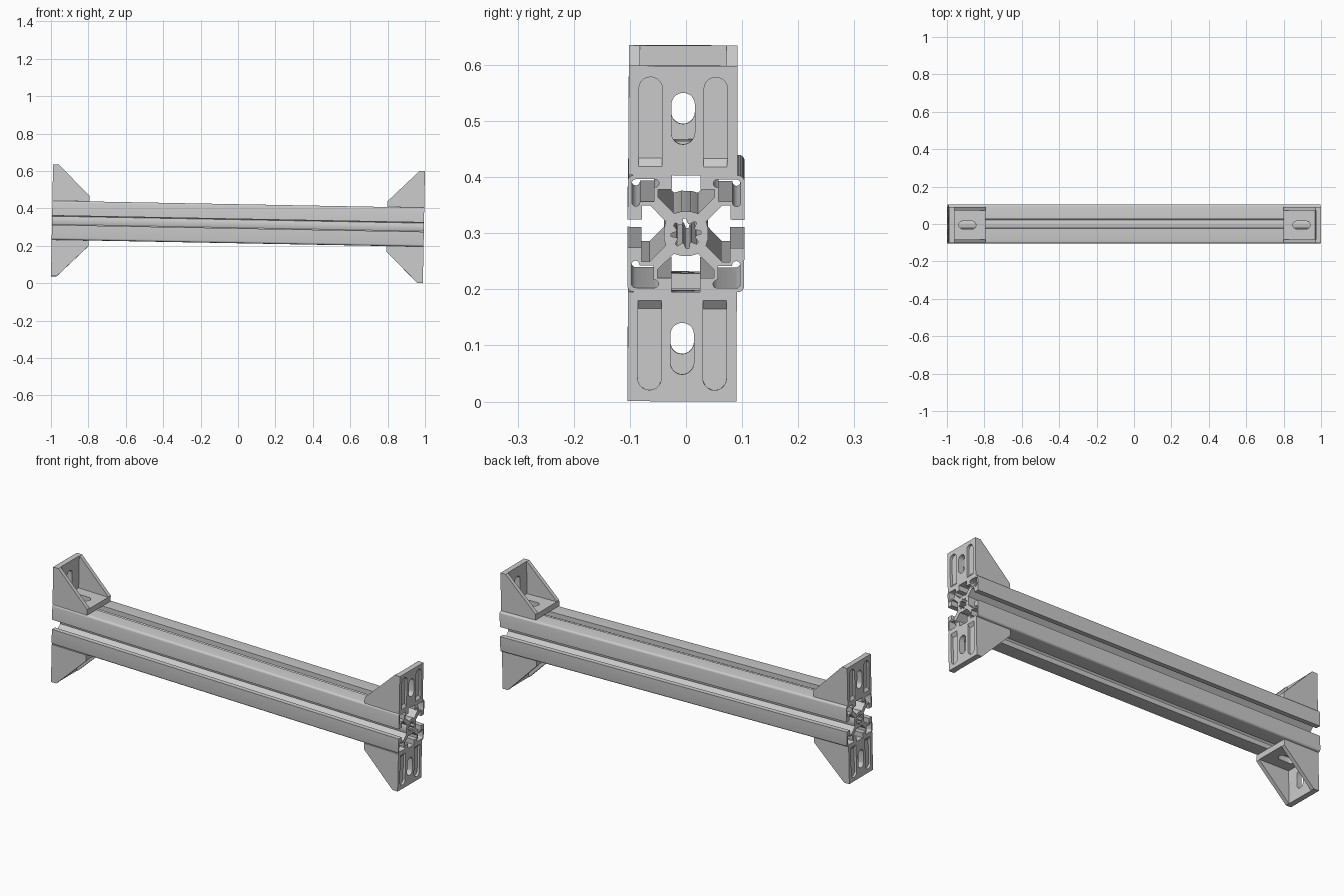
import bpy, bmesh, math
from mathutils import Matrix, Vector

if "Cube" in bpy.data.objects:
    bpy.data.objects.remove(bpy.data.objects["Cube"])

L, H = 1.989, 0.104            # beam length, half width of its section
S, T, W = 0.195, 0.028, 0.097  # bracket leg, plate thickness, half width
POSE = (Matrix.Translation((0, 0, 0.3178)) @ Matrix.Rotation(0.0186, 4, 'Y')
        @ Matrix.Rotation(-0.004, 4, 'X'))
scene = bpy.context.scene.collection


def add(name, mesh):
    ob = bpy.data.objects.new(name, mesh)
    scene.objects.link(ob)
    return ob


def loft(name, ring_a, ring_b):
    """Closed solid between two matching rings of 3D points."""
    bm = bmesh.new()
    a = [bm.verts.new(p) for p in ring_a]
    b = [bm.verts.new(p) for p in ring_b]
    n = len(a)
    bm.faces.new(a)
    bm.faces.new(b[::-1])
    for i in range(n):
        bm.faces.new((a[i], b[i], b[(i + 1) % n], a[(i + 1) % n]))
    bmesh.ops.recalc_face_normals(bm, faces=bm.faces)
    me = bpy.data.meshes.new(name)
    bm.to_mesh(me)
    bm.free()
    return add(name, me)


def baked(ob):
    dg = bpy.context.evaluated_depsgraph_get()
    return bpy.data.meshes.new_from_object(ob.evaluated_get(dg))


def smooth(ob):
    bpy.ops.object.select_all(action='DESELECT')
    ob.select_set(True)
    bpy.context.view_layer.objects.active = ob
    bpy.ops.object.shade_smooth_by_angle(angle=math.radians(30))


def arc(cx, cy, r, a0, a1, n):
    return [(cx + r * math.cos(math.radians(a0 + (a1 - a0) * i / n)),
             cy + r * math.sin(math.radians(a0 + (a1 - a0) * i / n))) for i in range(n + 1)]


def quarter_turn(pts, k):
    for _ in range(k):
        pts = [(-y, x) for x, y in pts]
    return pts


# Slotted beam section: one T-slot plus corner, repeated four times (58 units = half width)
slot = [(58, -14), (44, -14), (44, -28), (36, -28), (20, -12), (22, -5), (22, 5),
        (20, 12), (36, 28), (44, 28), (44, 14), (58, 14)] + arc(52, 52, 6, 0, 90, 4)
pocket = (arc(50, 50, 4, 0, 90, 4) + arc(31, 50, 4, 90, 270, 6) + [(32, 46), (32, 32), (46, 32)]
          + arc(50, 31, 4, 180, 360, 6))
star = [((15 if i % 4 < 2 else 10) * math.cos(i * math.pi / 16),
         (15 if i % 4 < 2 else 10) * math.sin(i * math.pi / 16)) for i in range(32)]
loops = [sum((quarter_turn(slot, k) for k in range(4)), []), star]
loops += [quarter_turn(pocket, k) for k in range(4)]

cu = bpy.data.curves.new("beam_section", 'CURVE')
cu.dimensions, cu.fill_mode, cu.extrude = '2D', 'BOTH', L / 2
for pts in loops:
    sp = cu.splines.new('POLY')
    sp.points.add(len(pts) - 1)
    for p, (u, v) in zip(sp.points, pts):
        p.co = (u * H / 58, v * H / 58, 0, 1)
    sp.use_cyclic_u = True
helper = add("beam_section", cu)
me = baked(helper)
bpy.data.objects.remove(helper)
bm = bmesh.new()
bm.from_mesh(me)
bmesh.ops.remove_doubles(bm, verts=bm.verts, dist=1e-5)
bmesh.ops.recalc_face_normals(bm, faces=bm.faces)
bm.to_mesh(me)
bm.free()
# section axes u, v, extrusion -> y, z, x
me.transform(Matrix(((0, 0, 1, 0), (1, 0, 0, 0), (0, 1, 0, 0), (0, 0, 0, 1))))
beam = add("slotted_beam", me)
beam.matrix_world = POSE
smooth(beam)

# Corner bracket in (inward, y, outward) coordinates, solid gusset first
side = [(0, 0), (S + .003, 0), (S + .003, .03), (.03, S), (0, S)]
bracket = loft("bracket", [(a, -W, h) for a, h in side], [(a, W, h) for a, h in side])
inner = [(T, T), (.4, T), (.4, .4), (T, .4)]
wi = W - 0.02
cutters = [loft("cut_inner", [(a, -wi, h) for a, h in inner], [(a, wi, h) for a, h in inner])]

r = 0.021
oblong = arc(0, .147 - r, r, 0, 180, 10) + arc(0, .055 + r, r, 180, 360, 10)


def groove(y0, base):
    return [(y0 - r, base), (y0 + r, base)] + arc(y0, .175 - r, r, 0, 180, 10)


for swap in (False, True):     # same cuts in both plates
    def ring(pts, d):
        return [(h, y, d) if swap else (d, y, h) for y, h in pts]
    cutters.append(loft("cut_slot", ring(oblong, -.01), ring(oblong, T + .01)))
    for y0 in (-.058, .058):   # blind grooves with a sloped end
        cutters.append(loft("cut_groove", ring(groove(y0, .015), -.0002),
                            ring(groove(y0, .030), .012)))
for c in cutters:
    c.hide_render = True
    m = bracket.modifiers.new("cut", 'BOOLEAN')
    m.operation, m.solver, m.object = 'DIFFERENCE', 'EXACT', c
bpy.context.view_layer.update()
base_mesh = baked(bracket)
for ob in cutters + [bracket]:
    bpy.data.objects.remove(ob)

# Four mirrored brackets, top and bottom at each end
for sx, xn in ((-1, "left"), (1, "right")):
    for sz, zn in ((-1, "lower"), (1, "upper")):
        me = base_mesh.copy()
        me.transform(Matrix.Translation((sx * L / 2, -.006, sz * H))
                     @ Matrix.Diagonal((-sx, 1, sz, 1)))
        if -sx * sz < 0:
            me.flip_normals()
        ob = add(f"{zn}_{xn}_bracket", me)
        ob.matrix_world = POSE
        smooth(ob)
